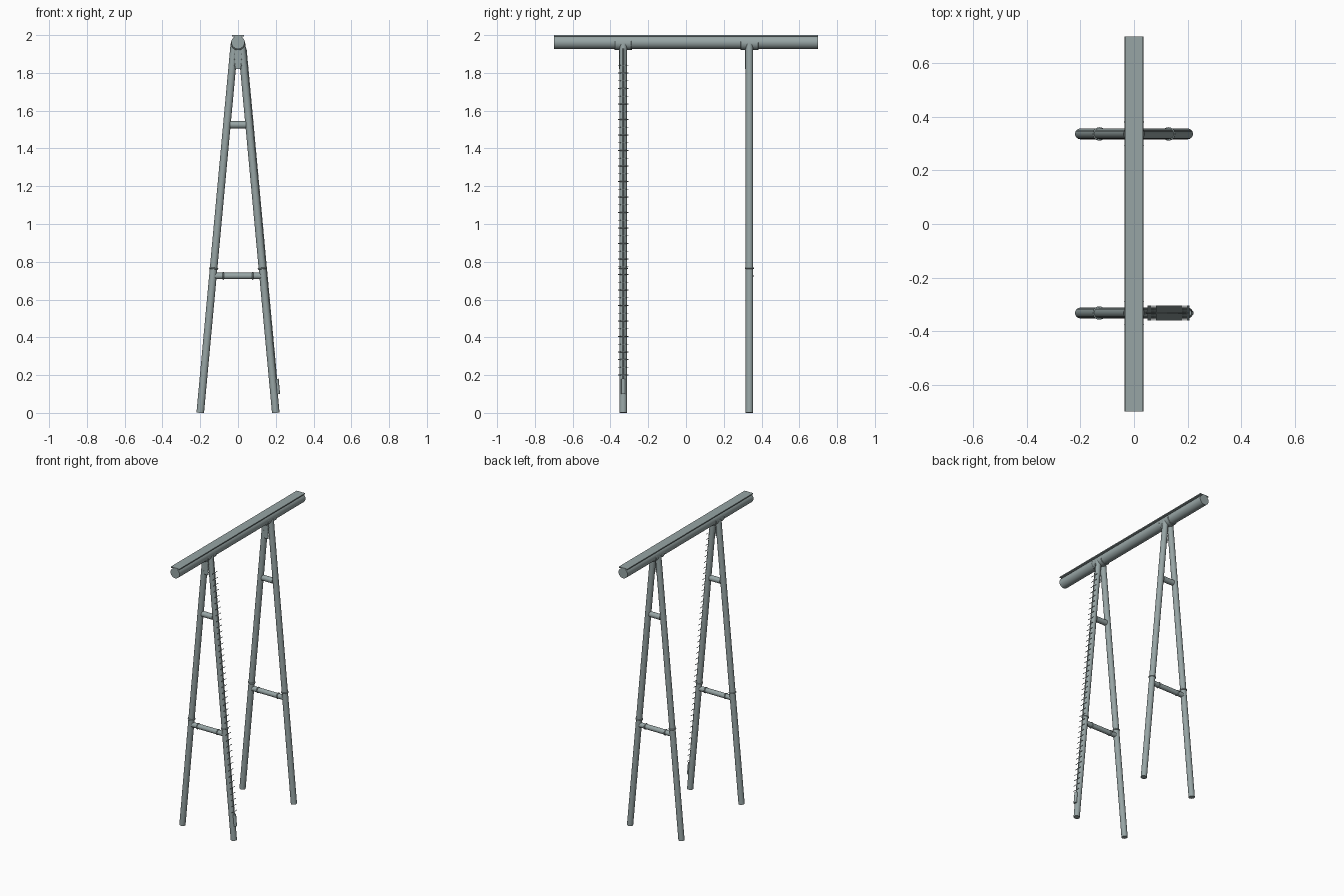
import bpy, math
from mathutils import Vector

if "Cube" in bpy.data.objects:
    bpy.data.objects.remove(bpy.data.objects["Cube"])

steel = bpy.data.materials.new("grey_steel")
steel.diffuse_color = (0.31, 0.375, 0.375, 1)
steel.use_nodes = True
steel.node_tree.nodes["Principled BSDF"].inputs["Base Color"].default_value = steel.diffuse_color


def finish(ob, name):
    ob.name = name
    ob.data.materials.append(steel)
    return ob


def rod(name, a, b, r, sides=24):
    a, b = Vector(a), Vector(b)
    d = b - a
    bpy.ops.mesh.primitive_cylinder_add(vertices=sides, radius=r, depth=d.length, location=(a + b) / 2)
    ob = bpy.context.object
    ob.rotation_euler = d.to_track_quat('Z', 'Y').to_euler()
    bpy.ops.object.shade_smooth_by_angle(angle=math.radians(40))
    return finish(ob, name)


def ring(name, loc, axis, r, thick=0.004):
    bpy.ops.mesh.primitive_torus_add(major_radius=r, minor_radius=thick, major_segments=24,
                                     minor_segments=8, location=loc)
    ob = bpy.context.object
    ob.rotation_euler = Vector(axis).to_track_quat('Z', 'Y').to_euler()
    bpy.ops.object.shade_smooth()
    return finish(ob, name)


def box(name, loc, size):
    bpy.ops.mesh.primitive_cube_add(size=1, location=loc)
    ob = bpy.context.object
    ob.scale = size
    return finish(ob, name)


def leg_x(z):
    # Centre line of the sloping legs
    return 0.2 - 0.0925 * z


# Top beam: round tube with a flat rail plate above
rod("beam_tube", (0, -0.7, 1.962), (0, 0.7, 1.962), 0.035, 32)
box("beam_web", (0, 0, 1.99), (0.02, 1.4, 0.014))
box("beam_rail", (0, 0, 1.9965), (0.066, 1.4, 0.007))

# Two A-frames
for end, y in (("front", -0.332), ("back", 0.336)):
    for side, s in (("left", -1), ("right", 1)):
        rod(f"{end}_{side}_leg", (s * leg_x(0), y, 0), (s * leg_x(1.955), y, 1.955), 0.02)
        ring(f"{end}_{side}_leg_collar", (s * leg_x(0.765), y, 0.765), (-s * 0.0925, 0, 1), 0.021)
        ring(f"{end}_{side}_bar_collar", (s * 0.078, y, 0.725), (1, 0, 0), 0.017)
        ring(f"{end}_{side}_beam_collar", (0, y + s * 0.044, 1.957), (0, 1, 0), 0.034, 0.003)
    rod(f"{end}_lower_bar", (-0.125, y, 0.725), (0.125, y, 0.725), 0.017)
    rod(f"{end}_upper_bar", (-0.042, y, 1.525), (0.042, y, 1.525), 0.019)
    for s in (-1, 1):
        rod(f"{end}_upper_bar_cap", (s * 0.042, y, 1.525), (s * 0.058, y, 1.525), 0.012)
    # Saddle pipe and gusset where the legs meet the beam
    rod(f"{end}_saddle", (0, y - 0.044, 1.957), (0, y + 0.044, 1.957), 0.036, 32)
    box(f"{end}_gusset", (0, y - 0.021, 1.88), (0.03, 0.005, 0.12))
    for z in (1.84, 1.87, 1.9):
        rod(f"{end}_gusset_pin", (-0.02, y - 0.02, z), (0.02, y - 0.02, z), 0.003, 8)

# Climbing strip with thin pegs up the outside of the front right leg
y = -0.332
off = 0.021
rod("peg_strip", (leg_x(0.1) + off, y, 0.1), (leg_x(1.93) + off, y, 1.93), 0.003, 8)
for i in range(41):
    z = 0.2 + i * 0.041
    x = leg_x(z) + off + 0.002
    rod("peg", (x, y - 0.028, z), (x, y + 0.028, z), 0.002, 6)
rod("strip_weight", (leg_x(0.1) + off, y, 0.1), (leg_x(0.18) + off, y, 0.18), 0.011, 16)
